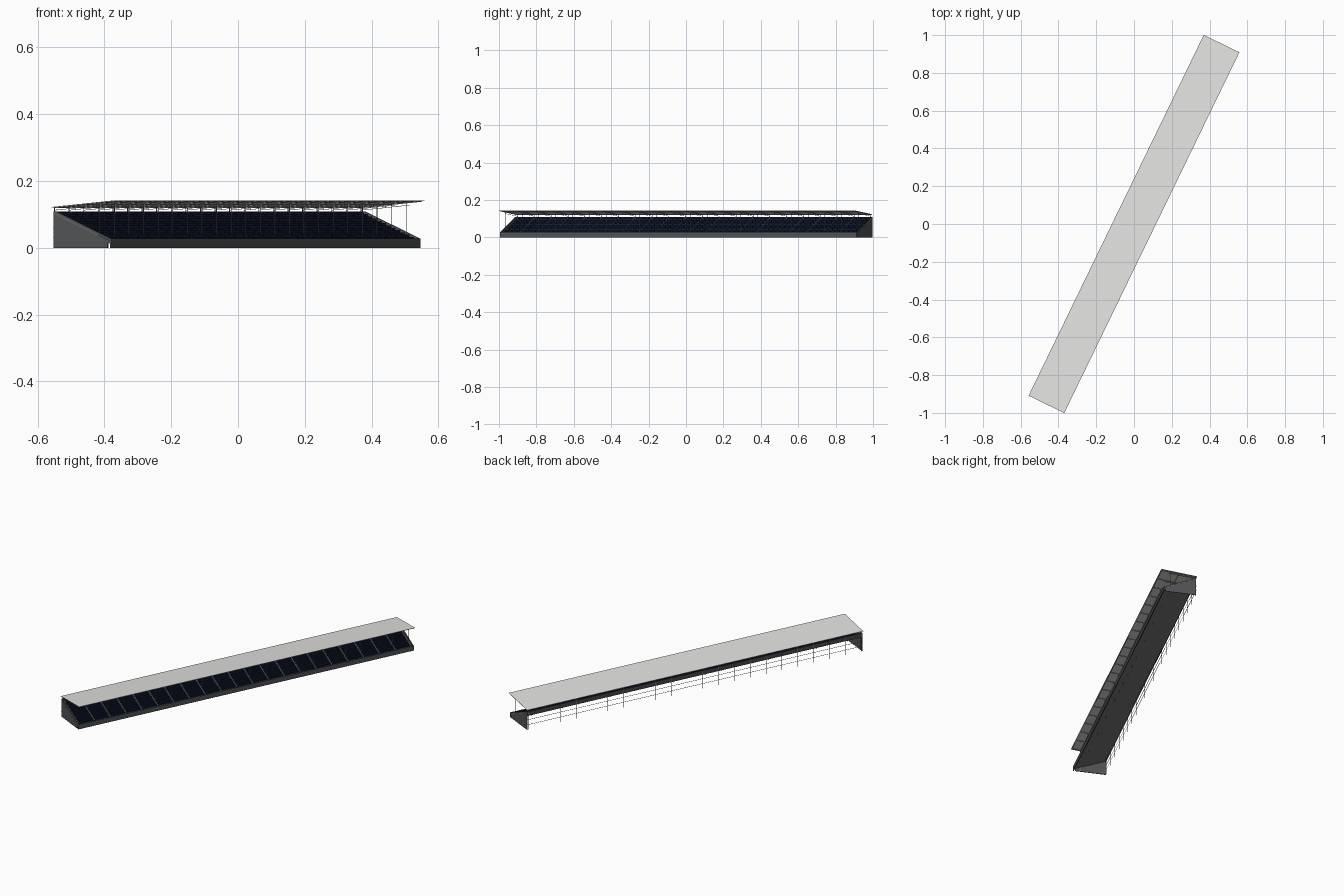
import bpy, bmesh, math

cube = bpy.data.objects.get("Cube")
if cube:
    bpy.data.objects.remove(cube, do_unlink=True)

TURN = math.radians(64.1)     # the stand lies diagonally on the ground
HALF = 1.06                   # half length of the stand
ROWS, RISE, RUN = 12, 0.0068, 0.0153
FRAMES = [-1.05 + 0.1 * i for i in range(22)]


def material(name, r, g, b):
    m = bpy.data.materials.new(name)
    m.use_nodes = True
    m.diffuse_color = (r, g, b, 1)
    node = m.node_tree.nodes["Principled BSDF"]
    node.inputs["Base Color"].default_value = (r, g, b, 1)
    node.inputs["Roughness"].default_value = 0.8
    return m


roof_grey = material("roof light grey", 0.76, 0.76, 0.75)
concrete = material("concrete grey", 0.082, 0.088, 0.09)
slab_grey = material("slab grey", 0.16, 0.16, 0.16)
fascia_grey = material("fascia dark grey", 0.07, 0.07, 0.07)
steel = material("steel grey", 0.23, 0.23, 0.22)
navy = material("seat navy", 0.008, 0.014, 0.042)
pale = material("aisle pale grey", 0.42, 0.41, 0.38)


def rect(y0, y1, z0, z1):
    return [(y0, z0), (y1, z0), (y1, z1), (y0, z1)]


def sloped(y0, y1, z0, z1, t):
    return [(y0, z0), (y1, z1), (y1, z1 + t), (y0, z0 + t)]


def build(name, mat, parts):
    """Each part is a (y, z) profile extruded from x0 to x1."""
    bm = bmesh.new()
    for profile, x0, x1 in parts:
        a = [bm.verts.new((x0, y, z)) for y, z in profile]
        b = [bm.verts.new((x1, y, z)) for y, z in profile]
        bm.faces.new(a)
        bm.faces.new(b[::-1])
        for i in range(len(a)):
            j = (i + 1) % len(a)
            bm.faces.new((a[j], a[i], b[i], b[j]))
    bmesh.ops.recalc_face_normals(bm, faces=bm.faces)
    mesh = bpy.data.meshes.new(name)
    bm.to_mesh(mesh)
    bm.free()
    mesh.materials.append(mat)
    ob = bpy.data.objects.new(name, mesh)
    ob.rotation_euler.z = TURN
    bpy.context.collection.objects.link(ob)


def tread(row):
    return -0.088 + row * RUN, 0.02 + row * RISE


def roof_z(y):
    return 0.131 - 0.095 * y


# Stepped terrace with a plain sloping underside
steps = []
for r in range(ROWS):
    y, z = tread(r)
    steps += [(y, z), (y + RUN, z)]
steps += [(steps[-1][0], 0.086), (-0.088, 0.012)]
build("terrace", slab_grey, [(steps, -HALF + 0.004, HALF - 0.004)])

# Seats in blocks between the frames, with the aisles left free
pans, backs, aisle = [], [], []
for r in range(ROWS):
    y, z = tread(r)
    for left in FRAMES[:-1]:
        for s in range(9):
            x0 = left + 0.0055 + s * 0.0099
            x1 = x0 + 0.0092
            pans.append((rect(y + 0.003, y + 0.012, z, z + 0.006), x0, x1))
            backs.append((sloped(y + 0.0105, y + 0.013, z + 0.005, z + 0.005, 0.008), x0, x1))
    for x in FRAMES:
        aisle.append((rect(y - 0.0005, y + RUN, z - 0.003, z + 0.002), x - 0.0025, x + 0.0025))
build("seat_pans", navy, pans)
build("seat_backs", navy, backs)
build("aisle_steps", pale, aisle)

# Walls: low front wall, sloped end walls with coping, rear fascia
build("front_wall", concrete, [(rect(-0.093, -0.088, 0, 0.028), -HALF, HALF)])
side = [(-0.081, 0), (0.1, 0), (0.1, 0.109), (0.09, 0.109), (-0.093, 0.027),
        (-0.093, 0.015), (-0.081, 0.015)]
ends = [(-HALF, -HALF + 0.004), (HALF - 0.004, HALF)]
build("end_walls", concrete, [(side, a, b) for a, b in ends])
build("end_copings", steel,
      [(sloped(-0.09, 0.098, 0.019, 0.103, 0.0015), s * HALF - 0.001, s * HALF + 0.001)
       for s in (-1, 1)])
build("rear_fascia", fascia_grey, [(rect(0.095, 0.1, 0.084, 0.109), -HALF, HALF)])

# Thin roof sheet, rising towards the front
build("roof", roof_grey,
      [(sloped(-0.105, 0.105, roof_z(-0.105), roof_z(0.105), 0.0015), -1.0615, 1.0615)])

# Roof frame: rafters, lower chords, struts and long purlins
frame = []
for x in FRAMES:
    a, b = x - 0.0009, x + 0.0009
    frame.append((sloped(-0.102, 0.102, roof_z(-0.102) - 0.0025, roof_z(0.102) - 0.0025, 0.0025), a, b))
    frame.append((sloped(-0.06, 0.102, 0.127, 0.112, 0.0015), a, b))
    for y in (-0.05, 0.02):
        frame.append((rect(y - 0.0008, y + 0.0008, 0.121 - 0.09 * y, roof_z(y)), a, b))
for y in (-0.1, -0.05, 0, 0.05, 0.1):
    z = roof_z(y)
    frame.append((rect(y - 0.0008, y + 0.0008, z - 0.002, z), -1.055, 1.055))
build("roof_frame", steel, frame)

# Posts: one row through the terrace, one row along the open rear
build("front_posts", steel,
      [(rect(-0.0508, -0.0492, 0, roof_z(-0.05)), x - 0.0008, x + 0.0008) for x in FRAMES])
build("rear_posts", steel,
      [(rect(0.1, 0.1018, 0, roof_z(0.1)), x - 0.0009, x + 0.0009) for x in FRAMES])
build("rear_rails", steel,
      [(rect(0.1, 0.1015, z, z + 0.0015), -HALF, HALF) for z in (0.03, 0.06)])
